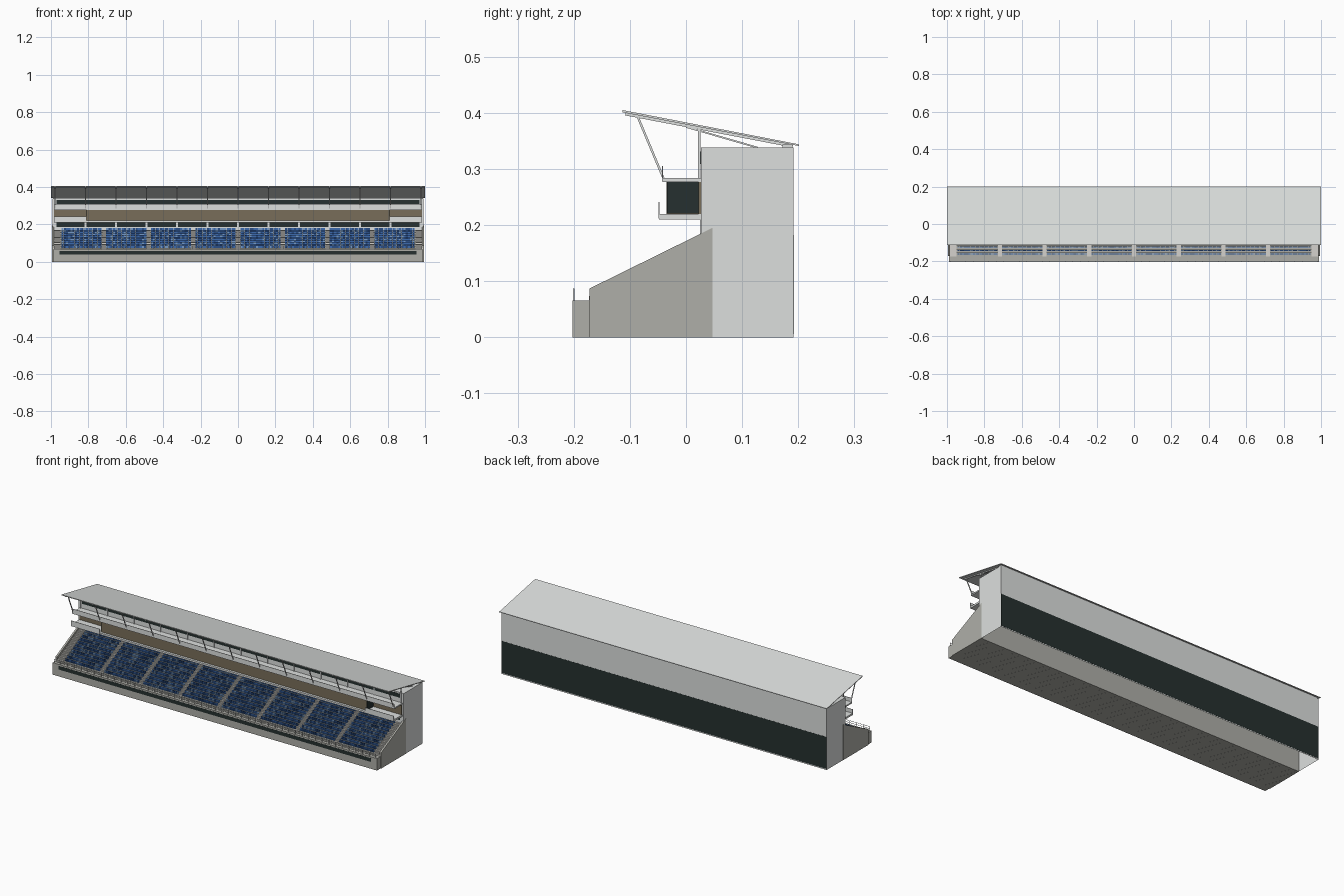
import bpy, bmesh, random
from mathutils import Matrix, Vector

random.seed(4)
if "Cube" in bpy.data.objects:
    bpy.data.objects.remove(bpy.data.objects["Cube"])


def material(name, r, g, b):
    m = bpy.data.materials.new(name)
    m.use_nodes = True
    m.diffuse_color = (r, g, b, 1)
    m.node_tree.nodes["Principled BSDF"].inputs["Base Color"].default_value = (r, g, b, 1)
    return m


LIGHT = material("light grey cladding", 0.72, 0.74, 0.73)
CONCRETE = material("concrete", 0.43, 0.43, 0.395)
PALE = material("pale concrete", 0.66, 0.65, 0.61)
GLASS = material("dark glass", 0.019, 0.030, 0.029)
TIMBER = material("brown panel", 0.19, 0.155, 0.10)
BLUES = [material("deep blue", 0.022, 0.075, 0.24),
         material("blue", 0.045, 0.145, 0.43),
         material("light blue", 0.18, 0.33, 0.58)]


def finish(name, bm, *mats):
    me = bpy.data.meshes.new(name)
    bm.to_mesh(me)
    bm.free()
    for m in mats:
        me.materials.append(m)
    ob = bpy.data.objects.new(name, me)
    bpy.context.collection.objects.link(ob)
    return ob


def block(bm, x, y, z, index=0):
    """Box from (min, max) pairs."""
    centre = Vector((sum(x), sum(y), sum(z))) / 2
    size = (x[1] - x[0], y[1] - y[0], z[1] - z[0], 1)
    verts = bmesh.ops.create_cube(bm, size=1, matrix=Matrix.Translation(centre) @ Matrix.Diagonal(size))["verts"]
    for f in {f for v in verts for f in v.link_faces}:
        f.material_index = index


def bar(bm, a, b, w):
    """Square bar between two points."""
    a, b = Vector(a), Vector(b)
    rot = (b - a).to_track_quat("Z", "Y").to_matrix().to_4x4()
    mat = Matrix.Translation((a + b) / 2) @ rot @ Matrix.Diagonal((w, w, (b - a).length, 1))
    bmesh.ops.create_cube(bm, size=1, matrix=mat)


def part(name, mat, *boxes):
    bm = bmesh.new()
    for b in boxes:
        block(bm, *b)
    return finish(name, bm, mat)


def shell(name, mat, x, y, z):
    """Box with an open underside."""
    bm = bmesh.new()
    block(bm, x, y, z)
    bm.normal_update()
    bmesh.ops.delete(bm, geom=[f for f in bm.faces if f.normal.z < -0.5], context="FACES_ONLY")
    return finish(name, bm, mat)


def prism(name, mat, profile, x0, x1):
    """Closed (y, z) profile extruded along x."""
    bm = bmesh.new()
    face = bm.faces.new([bm.verts.new((x0, y, z)) for y, z in profile])
    new = bmesh.ops.extrude_face_region(bm, geom=[face])["geom"]
    bmesh.ops.translate(bm, vec=(x1 - x0, 0, 0), verts=[v for v in new if isinstance(v, bmesh.types.BMVert)])
    bmesh.ops.recalc_face_normals(bm, faces=bm.faces)
    return finish(name, bm, mat)


def span(h):
    return (-h, h)


BAY = 0.163
BAYS = [k * BAY for k in range(-6, 7)]

# Rear building and its glazing, set almost flush
shell("rear_building", LIGHT, span(0.993), (0.027, 0.192), (0, 0.338))
part("rear_glazing", GLASS, (span(0.992), (0.19, 0.1926), (0.006, 0.182)))
part("concourse_glazing", GLASS, (span(0.97), (0.0262, 0.028), (0.186, 0.21)))
part("concourse_posts", LIGHT, *[((x - 0.005, x + 0.005), (0.025, 0.028), (0.18, 0.21)) for x in BAYS])
part("upper_glazing", GLASS, (span(0.97), (0.0262, 0.028), (0.309, 0.331)))

# Front wall with dark slot
part("front_wall", CONCRETE, (span(0.99), (-0.202, -0.172), (0, 0.066)))
part("front_slot", GLASS, (span(0.955), (-0.2026, -0.2), (0.038, 0.058)))

# Side walls of the seating bank
for side, s in (("left", 1), ("right", -1)):
    prism(side + "_side_wall", CONCRETE,
          [(-0.172, 0), (0.047, 0), (0.047, 0.195), (-0.172, 0.087)], s * 0.984, s * 0.994)

# Terrace of solid steps down to the ground
ROWS, PITCH, RISE, Y0, Z0 = 11, 0.0181, 0.0093, -0.172, 0.073
part("terrace", CONCRETE, *[(span(0.985), (Y0 + i * PITCH, Y0 + (i + 1) * PITCH - 0.0002), (0, Z0 + i * RISE))
                            for i in range(ROWS + 1)])

# Aisle stairs between the blocks
BLOCK = 0.239
bm = bmesh.new()
for k in range(-4, 5):
    x = k * BLOCK + (0.012 if k == 4 else -0.012 if k == -4 else 0)
    half = 0.02 if abs(k) == 4 else 0.011
    for i in range(ROWS):
        y, z = Y0 + i * PITCH, Z0 + i * RISE
        block(bm, (x - half, x + half), (y - 0.001, y + PITCH), (z - 0.006, z + 0.001))
        block(bm, (x - half, x + half), (y + PITCH / 2, y + PITCH), (z, z + RISE / 2))
finish("aisle_stairs", bm, PALE)

# Seats in mixed blues
SEATS = 18
bm = bmesh.new()
width = (BLOCK - 0.024) / SEATS
for k in range(-4, 4):
    for i in range(ROWS):
        y, z = Y0 + i * PITCH, Z0 + i * RISE
        for n in range(SEATS):
            x = k * BLOCK + 0.012 + n * width
            xs = (x + 0.0005, x + width - 0.0005)
            tone = random.choices((0, 1, 2), (4, 5, 1.5))[0]
            block(bm, xs, (y + 0.009, y + 0.0135), (z, z + 0.005), tone)
            block(bm, xs, (y + 0.0133, y + 0.0148), (z, z + 0.0135), tone)
finish("seats", bm, *BLUES)

# Balcony slabs and parapets
part("lower_balcony_slab", LIGHT, (span(0.985), (-0.048, 0.027), (0.21, 0.22)))
part("upper_balcony_slab", LIGHT, (span(0.985), (-0.042, 0.027), (0.277, 0.284)))
part("lower_parapets", LIGHT, *[((min(s * 0.81, s * 0.985), max(s * 0.81, s * 0.985)),
                                 (-0.049, -0.047), (0.212, 0.241)) for s in (-1, 1)])
part("upper_parapet", LIGHT, (span(0.985), (-0.043, -0.041), (0.278, 0.305)))

# Enclosed box: brown front and back wall, dark glazed ends
part("box_front", TIMBER, (span(0.81), (-0.035, 0.024), (0.22, 0.277)))
part("box_end_glazing", GLASS, *[((s * 0.811 - 0.002, s * 0.811 + 0.002), (-0.034, 0.023), (0.221, 0.277))
                                 for s in (-1, 1)])
part("balcony_back_wall", TIMBER, (span(0.984), (0.022, 0.028), (0.22, 0.277)))

# Roof sheet
prism("roof", LIGHT, [(-0.113, 0.405), (0.201, 0.344), (0.201, 0.341), (-0.113, 0.401)], -1, 1)
part("roof_rear_beam", LIGHT, (span(0.99), (0.172, 0.19), (0.336, 0.344)))

# Roof frames at each bay
bm = bmesh.new()
for x in BAYS:
    bar(bm, (x, -0.108, 0.398), (x, 0.19, 0.341), 0.005)
    bar(bm, (x, -0.04, 0.283), (x, -0.086, 0.393), 0.004)
    bar(bm, (x, 0.0235, 0.284), (x, 0.0235, 0.373), 0.004)
    bar(bm, (x, 0.0, 0.375), (x, 0.128, 0.338), 0.003)
finish("roof_frames", bm, LIGHT)

# Front railing
POSTS = 48
bm = bmesh.new()
for i in range(POSTS + 1):
    x = -0.982 + i * 1.964 / POSTS
    bar(bm, (x, -0.2, 0.05), (x, -0.2, 0.087), 0.002)
for z in (0.076, 0.087):
    bar(bm, (-0.983, -0.2, z), (0.983, -0.2, z), 0.0015)
finish("front_railing", bm, LIGHT)
